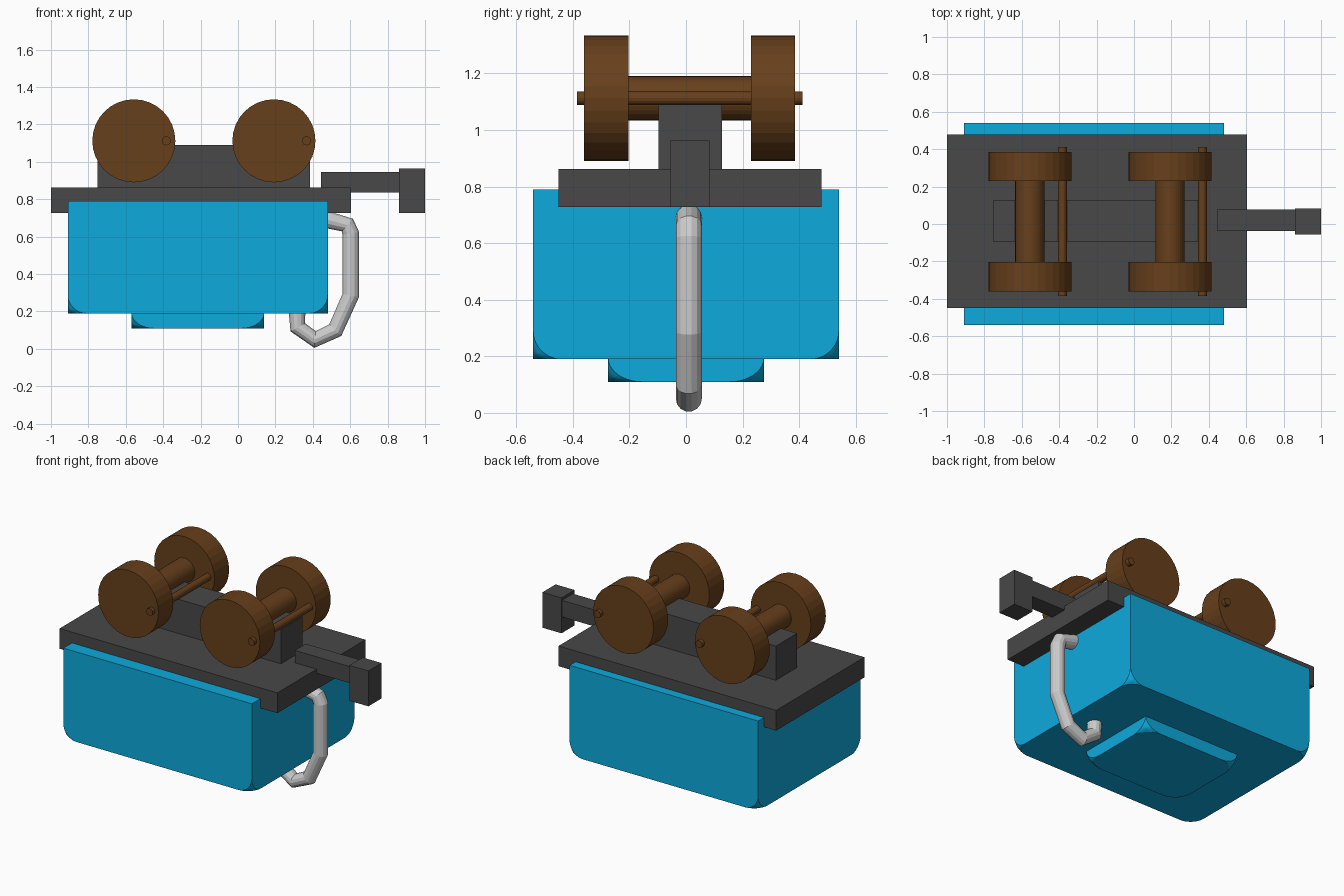
import bpy, bmesh
from math import pi
from mathutils import Matrix, Vector

if "Cube" in bpy.data.objects:
    bpy.data.objects.remove(bpy.data.objects["Cube"])


def material(name, rgb):
    m = bpy.data.materials.new(name)
    m.diffuse_color = (*rgb, 1)
    m.use_nodes = True
    m.node_tree.nodes["Principled BSDF"].inputs["Base Color"].default_value = m.diffuse_color
    return m


BLUE = material("blue", (0.004, 0.40, 0.72))
BROWN = material("brown", (0.135, 0.05, 0.011))
DARK = material("dark_grey", (0.065, 0.065, 0.065))


def finish(bm, name, mat):
    me = bpy.data.meshes.new(name)
    bmesh.ops.recalc_face_normals(bm, faces=bm.faces)
    bm.to_mesh(me)
    bm.free()
    me.materials.append(mat)
    ob = bpy.data.objects.new(name, me)
    bpy.context.collection.objects.link(ob)
    return ob


def box(name, x, y, z, mat, corner=0.0):
    """Box from ranges; corner rounds only the four bottom vertices."""
    bm = bmesh.new()
    lo, hi = Vector((x[0], y[0], z[0])), Vector((x[1], y[1], z[1]))
    bmesh.ops.create_cube(bm, size=1, matrix=Matrix.Translation((lo + hi) / 2)
                          @ Matrix.Diagonal((*(hi - lo), 1)))
    if corner:
        low = [v for v in bm.verts if v.co.z < z[0] + 1e-4]
        bmesh.ops.bevel(bm, geom=low, offset=corner, segments=10, profile=0.5,
                        affect='VERTICES', clamp_overlap=True)
    return finish(bm, name, mat)


def rod(name, x, z, r, y, mat, sides=32):
    """Cylinder lying along y."""
    bm = bmesh.new()
    bmesh.ops.create_cone(bm, cap_ends=True, segments=sides, radius1=r, radius2=r,
                          depth=y[1] - y[0],
                          matrix=Matrix.Translation((x, (y[0] + y[1]) / 2, z))
                          @ Matrix.Rotation(pi / 2, 4, 'X'))
    return finish(bm, name, mat)


# Underslung body and its lower pad
box("body", (-0.91, 0.48), (-0.54, 0.54), (0.19, 0.79), BLUE, 0.10)
pad = box("lower_pad", (-0.57, 0.14), (-0.275, 0.275), (0.0, 0.3), BLUE, 0.12)
for v in pad.data.vertices:
    v.co.z = 0.11 + v.co.z * 0.7

# Chassis plate, spine and coupler
box("chassis_plate", (-1.0, 0.605), (-0.45, 0.478), (0.727, 0.862), DARK)
box("spine", (-0.752, 0.385), (-0.097, 0.128), (0.80, 1.09), DARK)
box("coupler_bar", (0.445, 0.87), (-0.037, 0.078), (0.835, 0.945), DARK)
box("coupler_head", (0.86, 1.0), (-0.055, 0.083), (0.727, 0.963), DARK)

# Two wheel sets: axle, off-centre pin and a wheel on each side
for tag, x in (("rear", -0.557), ("front", 0.192)):
    rod(tag + "_axle", x, 1.112, 0.078, (-0.25, 0.28), BROWN)
    rod(tag + "_pin", x + 0.174, 1.112, 0.024, (-0.385, 0.412), BROWN, 16)
    for side, y in (("near", (-0.36, -0.203)), ("far", (0.23, 0.385))):
        rod(f"{tag}_{side}_wheel", x, 1.112, 0.222, y, BROWN)

# Bent hose at the end of the body
path = [(0.45, 0.695), (0.49, 0.687), (0.585, 0.662), (0.603, 0.617), (0.603, 0.286),
        (0.52, 0.10), (0.412, 0.05), (0.32, 0.115), (0.315, 0.21)]
cu = bpy.data.curves.new("hose", 'CURVE')
cu.dimensions = '3D'
cu.bevel_depth = 0.046
cu.bevel_resolution = 5
cu.use_fill_caps = True
sp = cu.splines.new('POLY')
sp.points.add(len(path) - 1)
for p, (x, z) in zip(sp.points, path):
    p.co = (x, 0.01, z, 1)
sp.use_smooth = False
hose = bpy.data.objects.new("hose", cu)
bpy.context.collection.objects.link(hose)
bpy.context.view_layer.objects.active = hose
hose.select_set(True)
bpy.ops.object.convert(target='MESH')
